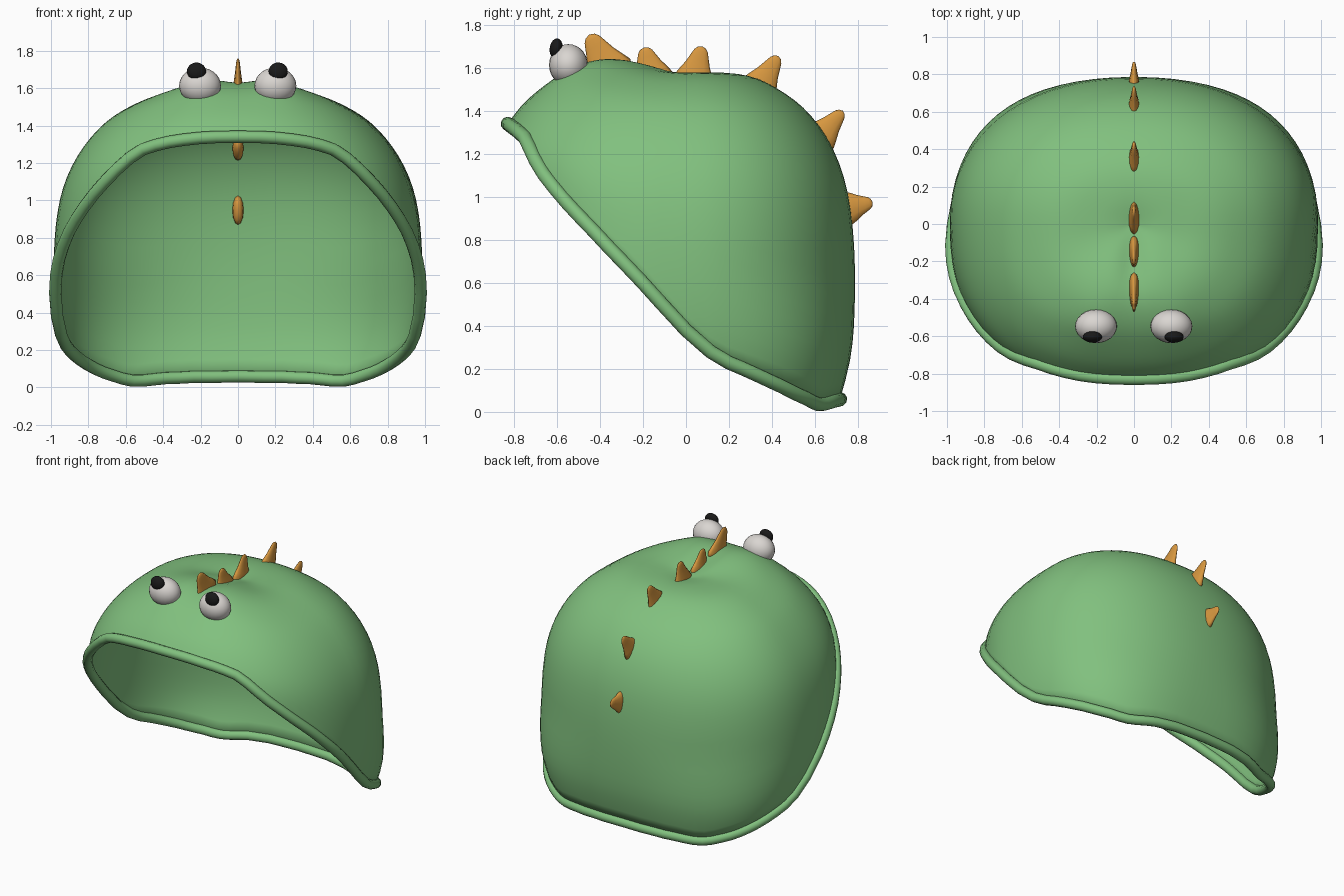
import bpy, bmesh, math
from mathutils import Vector, Matrix

if "Cube" in bpy.data.objects:
    bpy.data.objects.remove(bpy.data.objects["Cube"])


def material(name, rgb):
    m = bpy.data.materials.new(name)
    m.diffuse_color = (*rgb, 1)
    m.use_nodes = True
    m.node_tree.nodes["Principled BSDF"].inputs["Base Color"].default_value = m.diffuse_color
    return m


GREEN = material("green", (0.22, 0.53, 0.21))
ORANGE = material("orange", (0.68, 0.31, 0.05))
WHITE = material("off_white", (0.70, 0.67, 0.64))
BLACK = material("black", (0.01, 0.01, 0.01))


def add_object(name, bm, mat):
    bmesh.ops.recalc_face_normals(bm, faces=bm.faces)
    me = bpy.data.meshes.new(name)
    bm.to_mesh(me)
    bm.free()
    me.materials.append(mat)
    me.shade_smooth()
    ob = bpy.data.objects.new(name, me)
    bpy.context.collection.objects.link(ob)
    return ob


# Hood profiles (distance from axis, height) towards back, side and front
BACK = [(0, 1.575), (.15, 1.58), (.30, 1.56), (.43, 1.50), (.56, 1.40), (.67, 1.25),
        (.745, 1.05), (.78, .80), (.785, .50), (.765, .25), (.70, 0)]
SIDE = [(0, 1.575), (.20, 1.578), (.38, 1.57), (.54, 1.52), (.71, 1.415), (.85, 1.25),
        (.94, 1.05), (.98, .80), (.98, .50), (.94, .25), (.84, 0)]
FRONT = [(0, 1.575), (.20, 1.63), (.36, 1.645), (.50, 1.61), (.635, 1.535), (.785, 1.40),
         (.875, 1.22), (.87, .90), (.87, .50), (.85, .25), (.80, 0)]
# Opening edge, height by depth
EDGE = [(-.84, 1.35), (-.75, 1.28), (-.68, 1.13), (-.58, 1.0), (-.4, .81), (-.2, .60),
        (0, .38), (.08, .30), (.2, .23), (.4, .14), (.62, .033), (.72, .06)]


def spline(pts, s):
    """Smooth interpolation through evenly spaced control points."""
    i = min(int(s), len(pts) - 2)
    t = s - i
    a, b, c, d = (pts[max(0, min(len(pts) - 1, i + k))] for k in (-1, 0, 1, 2))
    return [0.5 * (2 * q + (r - p) * t + (2 * p - 5 * q + 4 * r - w) * t * t
                   + (3 * q - p - 3 * r + w) * t ** 3)
            for p, q, r, w in zip(a, b, c, d)]


def edge_height(y):
    if y <= EDGE[0][0]:
        return EDGE[0][1]
    for (y0, z0), (y1, z1) in zip(EDGE, EDGE[1:]):
        if y <= y1:
            return z0 + (z1 - z0) * (y - y0) / (y1 - y0)
    return EDGE[-1][1]


def hood_point(angle, s):
    c, n = math.cos(angle), math.sin(angle)
    side = spline(SIDE, s)
    depth = spline(BACK if n > 0 else FRONT, s)
    # Plan is rounder at the back, squarer near the bottom edge
    square = 2.2 + 0.5 * max(0, min(1, (s - 7.5) / 2)) if n > 0 else 2.4
    x = math.copysign(abs(c) ** (2 / square), c) * side[0]
    y = math.copysign(abs(n) ** (2 / square), n) * depth[0]
    z = side[1] * c * c + depth[1] * n * n
    # Crease along the crown and a swelling under each eye
    z -= 0.035 * math.exp(-(x / .08) ** 2 - ((y + .18) / .22) ** 2)
    z += 0.015 * math.exp(-((abs(x) - .22) / .12) ** 2 - ((y + .5) / .15) ** 2)
    return Vector((x, y, z))


def edge_parameter(angle):
    s = 3.0
    while s < 10:
        p = hood_point(angle, s)
        if p.z <= edge_height(p.y):
            break
        s += 0.01
    return min(s, 10)


# Hood shell
COLS, ROWS = 72, 30
bm = bmesh.new()
pole = bm.verts.new(hood_point(0, 0))
columns, rim_points = [], []
for i in range(COLS):
    a = 2 * math.pi * i / COLS
    end = edge_parameter(a)
    pts = [hood_point(a, end * (j + 1) / ROWS) for j in range(ROWS)]
    rim_points.append(pts[-1])
    columns.append([bm.verts.new(p) for p in pts])
for i in range(COLS):
    a, b = columns[i], columns[(i + 1) % COLS]
    bm.faces.new((pole, a[0], b[0]))
    for j in range(ROWS - 1):
        bm.faces.new((a[j], a[j + 1], b[j + 1], b[j]))
hood = add_object("hood", bm, GREEN)
shell = hood.modifiers.new("thickness", 'SOLIDIFY')
shell.thickness = 0.012
shell.offset = -1

# Rolled rim around the opening
curve = bpy.data.curves.new("rim", 'CURVE')
curve.dimensions = '3D'
curve.bevel_depth = 0.033
curve.bevel_resolution = 3
line = curve.splines.new('POLY')
line.points.add(COLS - 1)
for point, co in zip(line.points, rim_points):
    point.co = (*co, 1)
line.use_cyclic_u = True
line.use_smooth = True
curve.materials.append(GREEN)
bpy.context.collection.objects.link(bpy.data.objects.new("rim", curve))


# Flattened back spikes: base (y, z), tip (y, z), half width
def spike(name, base, tip, width):
    base, tip = Vector((0, *base)), Vector((0, *tip))
    axis = tip - base
    length = axis.length
    axis.normalize()
    across = Vector((1, 0, 0)).cross(axis)
    rings = [(-.055, .6), (-.04, .95), (-.015, 1.08), (.15 * length, .88), (.4 * length, .66),
             (.65 * length, .5), (.85 * length, .37), (.95 * length, .23)]
    bm = bmesh.new()
    loops = []
    for h, r in rings:
        loops.append([bm.verts.new(base + axis * h + across * (width * r * math.cos(k * math.pi / 6))
                                   + Vector((.028 * r * math.sin(k * math.pi / 6), 0, 0)))
                      for k in range(12)])
    for lo, hi in zip(loops, loops[1:]):
        for k in range(12):
            bm.faces.new((lo[k], lo[(k + 1) % 12], hi[(k + 1) % 12], hi[k]))
    for ring, co in ((loops[0], base - axis * .06), (loops[-1], tip)):
        v = bm.verts.new(co)
        for k in range(12):
            bm.faces.new((ring[k], ring[(k + 1) % 12], v))
    add_object(name, bm, ORANGE)


SPIKES = [((-.365, 1.60), (-.45, 1.755), .105), ((-.16, 1.57), (-.195, 1.695), .09),
          ((.04, 1.56), (.075, 1.70), .088), ((.35, 1.525), (.43, 1.655), .08),
          ((.635, 1.29), (.73, 1.40), .075), ((.765, .95), (.868, .975), .075)]
for n, (base, tip, width) in enumerate(SPIKES):
    spike(f"spike_{n + 1}", base, tip, width)


# Eyes and pupils
def ball(name, centre, radii, tilt, mat):
    bm = bmesh.new()
    m = (Matrix.Translation(centre) @ Matrix.Rotation(tilt, 4, 'X')
         @ Matrix.Diagonal((*radii, 1)))
    bmesh.ops.create_uvsphere(bm, u_segments=24, v_segments=14, radius=1, matrix=m)
    add_object(name, bm, mat)


for side, sx, px in (("left", -.203, -.222), ("right", .20, .215)):
    ball(f"eye_{side}", (sx, -.547, 1.613), (.112, .09, .097), 0, WHITE)
    ball(f"pupil_{side}", (px, -.604, 1.69), (.051, .03, .047), -.15, BLACK)
